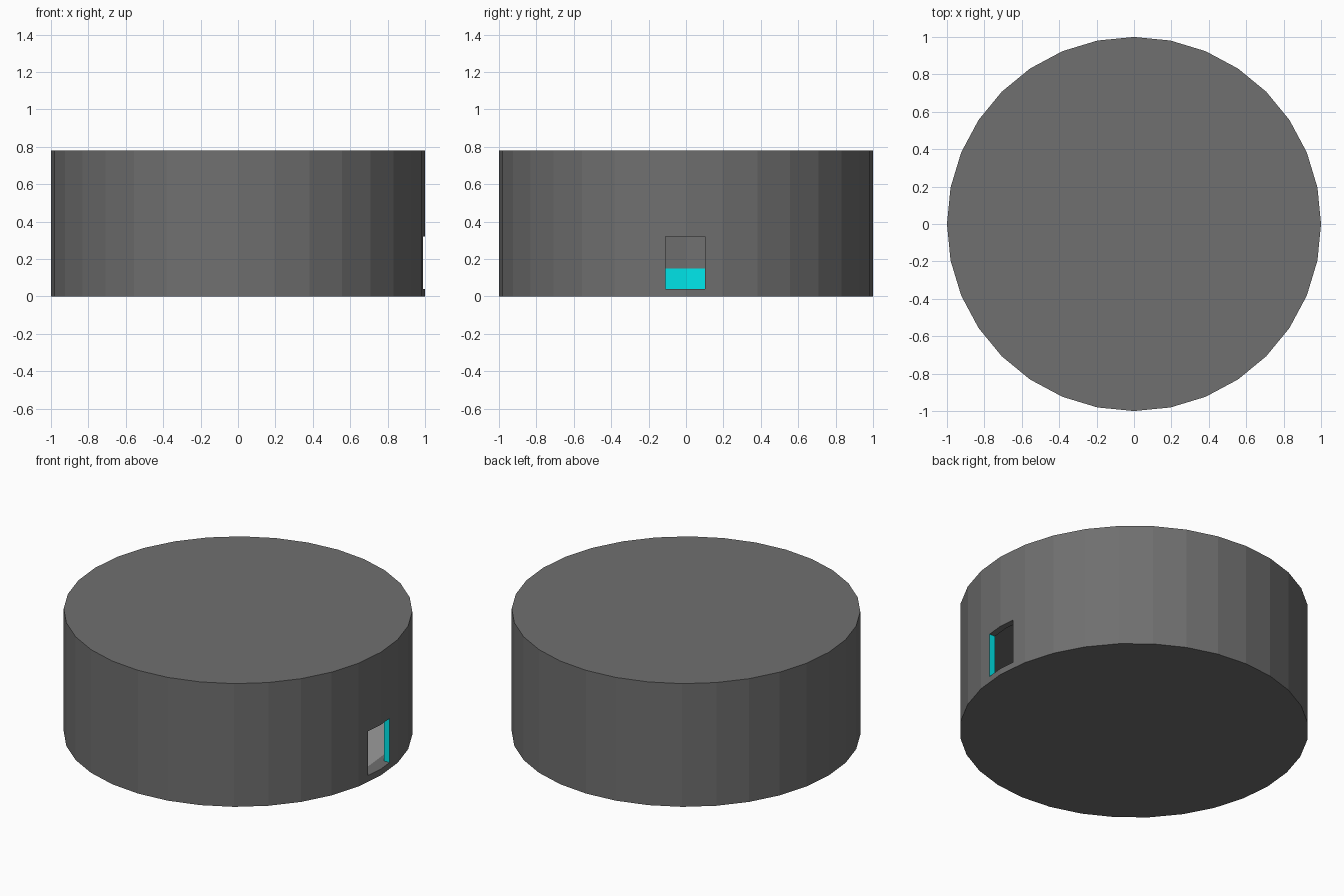
import bpy, bmesh, math

if "Cube" in bpy.data.objects:
    bpy.data.objects.remove(bpy.data.objects["Cube"])

SIDES = 32
HEIGHT = 0.78


def material(name, color):
    m = bpy.data.materials.new(name)
    m.diffuse_color = (*color, 1)
    m.use_nodes = True
    m.node_tree.nodes["Principled BSDF"].inputs["Base Color"].default_value = m.diffuse_color
    return m


dark = material("dark_grey", (0.16, 0.16, 0.16))
cyan = material("cyan", (0.0, 0.8, 0.83))
light = material("light_grey", (0.33, 0.33, 0.33))


def add_object(name, bm, mats):
    mesh = bpy.data.meshes.new(name)
    bm.to_mesh(mesh)
    bm.free()
    for m in mats:
        mesh.materials.append(m)
    obj = bpy.data.objects.new(name, mesh)
    bpy.context.collection.objects.link(obj)
    return obj


def ring(bm, r, z):
    return [bm.verts.new((r * math.cos(2 * math.pi * i / SIDES),
                          r * math.sin(2 * math.pi * i / SIDES), z)) for i in range(SIDES)]


def cylinder(name, r, z0, z1, mats):
    bm = bmesh.new()
    a, b = ring(bm, r, z0), ring(bm, r, z1)
    bm.faces.new(a[::-1])
    bm.faces.new(b)
    for i in range(SIDES):
        j = (i + 1) % SIDES
        bm.faces.new((a[i], a[j], b[j], b[i]))
    return add_object(name, bm, mats)


def cut(target, cutter):
    cutter.hide_render = True
    mod = target.modifiers.new("cut", 'BOOLEAN')
    mod.operation = 'DIFFERENCE'
    mod.solver = 'EXACT'
    mod.object = cutter
    bpy.context.view_layer.objects.active = target
    bpy.ops.object.modifier_apply(modifier=mod.name)
    bpy.data.objects.remove(cutter)


# Outer shell, hollowed out
shell = cylinder("shell", 1.0, 0.0, HEIGHT, [dark, cyan])
cut(shell, cylinder("cavity_cutter", 0.96, 0.04, 0.59, [dark, cyan]))

# Rectangular doorway on the right with cyan side reveals
bm = bmesh.new()
bmesh.ops.create_cube(bm, size=1)
for v in bm.verts:
    v.co = (1.0 + v.co.x * 0.3, -0.004 + v.co.y * 0.212, 0.18 + v.co.z * 0.28)
bm.normal_update()
for f in bm.faces:
    f.material_index = 1 if abs(f.normal.y) > 0.9 else 0
cut(shell, add_object("door_cutter", bm, [dark, cyan]))

# Light floor disc inside
bm = bmesh.new()
bm.faces.new(ring(bm, 0.92, 0.042))
add_object("inner_floor", bm, [light])

# Cyan band low on the inner wall, open at the doorway
bm = bmesh.new()
a, b = ring(bm, 0.953, 0.04), ring(bm, 0.953, 0.15)
for i in range(1, SIDES - 1):
    bm.faces.new((a[i + 1], a[i], b[i], b[i + 1]))
bmesh.ops.delete(bm, geom=[v for v in bm.verts if not v.link_faces], context='VERTS')
add_object("inner_band", bm, [cyan])
